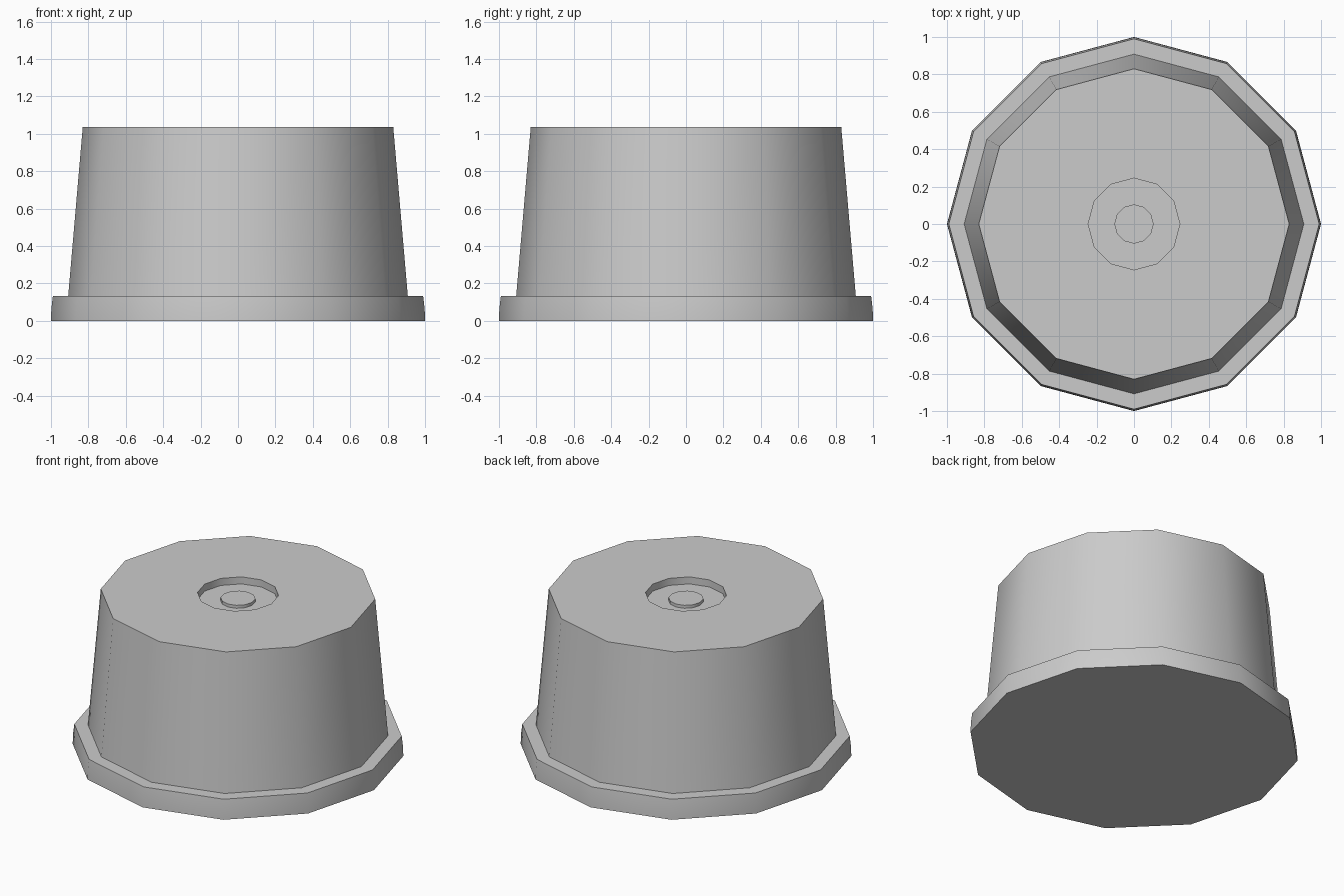
import bpy, bmesh, math

if "Cube" in bpy.data.objects:
    bpy.data.objects.remove(bpy.data.objects["Cube"])

SIDES = 12


def lathe(name, profile):
    """Revolve (radius, z) points into a 12-sided solid, capped at both ends."""
    bm = bmesh.new()
    rings = []
    for r, z in profile:
        rings.append([bm.verts.new((r * math.cos(2 * math.pi * i / SIDES),
                                    r * math.sin(2 * math.pi * i / SIDES), z))
                      for i in range(SIDES)])
    for a, b in zip(rings, rings[1:]):
        for i in range(SIDES):
            j = (i + 1) % SIDES
            bm.faces.new((a[i], a[j], b[j], b[i]))
    bm.faces.new(rings[0][::-1])
    bm.faces.new(rings[-1])
    bmesh.ops.recalc_face_normals(bm, faces=bm.faces)
    mesh = bpy.data.meshes.new(name)
    bm.to_mesh(mesh)
    bm.free()
    obj = bpy.data.objects.new(name, mesh)
    bpy.context.collection.objects.link(obj)
    bpy.ops.object.select_all(action='DESELECT')
    obj.select_set(True)
    bpy.context.view_layer.objects.active = obj
    bpy.ops.object.shade_smooth_by_angle(angle=math.radians(40))
    return obj


# Flanged tapered drum with a recess in the top and a raised button inside it
lathe("drum_body", [
    (1.0, 0.0), (0.998, 0.065), (0.99, 0.132),   # base flange
    (0.908, 0.132), (0.83, 1.037),               # tapered wall
    (0.245, 1.037), (0.245, 0.99),               # top and recess wall
    (0.105, 0.99), (0.105, 1.01),                # recess floor and button
])
